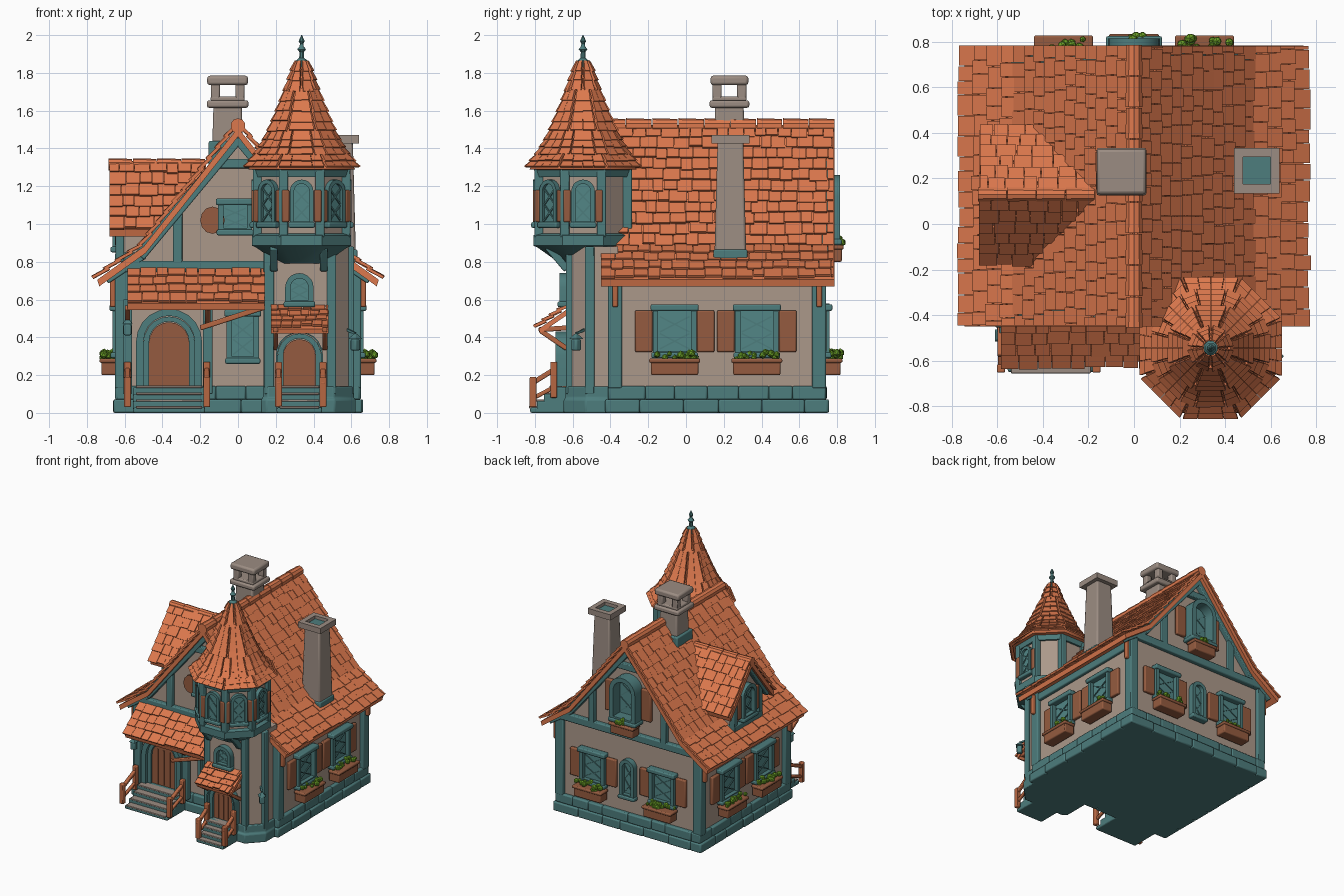
import bpy, bmesh, math, random
from mathutils import Matrix, Vector

if "Cube" in bpy.data.objects:
    bpy.data.objects.remove(bpy.data.objects["Cube"])
random.seed(4)
R = lambda d: Matrix.Rotation(math.radians(d), 4, 'Z')
T = lambda x, y, z: Matrix.Translation((x, y, z))
I = Matrix()

def material(name, c):
    m = bpy.data.materials.new(name)
    m.diffuse_color = (*c, 1)
    m.use_nodes = True
    m.node_tree.nodes["Principled BSDF"].inputs["Base Color"].default_value = m.diffuse_color
    return m
TILE = material("roof tile orange", (0.72, 0.19, 0.075))
TEAL = material("painted teal", (0.075, 0.205, 0.205))
WALL = material("plaster beige", (0.41, 0.315, 0.255))
WOOD = material("shutter brown", (0.30, 0.105, 0.05))
RAIL = material("warm wood", (0.47, 0.135, 0.055))
LEAF = material("leaf green", (0.15, 0.36, 0.02))
STONE = material("chimney stone", (0.33, 0.265, 0.225))
PANE = material("window teal", (0.085, 0.24, 0.24))

def finish(name, bm, mat, M=I, bevel=0):
    bmesh.ops.recalc_face_normals(bm, faces=bm.faces)
    me = bpy.data.meshes.new(name)
    bm.to_mesh(me); bm.free()
    me.materials.append(mat)
    o = bpy.data.objects.new(name, me)
    o.matrix_world = M
    bpy.context.collection.objects.link(o)
    if bevel:
        b = o.modifiers.new("bevel", 'BEVEL')
        b.width, b.segments = bevel, 2
    return o

def loft(name, rings, mat, M=I, bevel=0, cap=True):
    bm = bmesh.new()
    vs = [[bm.verts.new(p) for p in r] for r in rings]
    n = len(rings[0])
    for a, b in zip(vs, vs[1:]):
        for i in range(n):
            bm.faces.new((a[i], a[(i+1) % n], b[(i+1) % n], b[i]))
    if cap:
        bm.faces.new(vs[0]); bm.faces.new(vs[-1])
    return finish(name, bm, mat, M, bevel)

def prism(name, pts, y0, y1, mat, M=I, bevel=0):
    return loft(name, [[(x, y, z) for x, z in pts] for y in (y0, y1)], mat, M, bevel)

def frame(name, outer, inner, y0, y1, mat, M=I):
    loops = [(outer, y0), (outer, y1), (inner, y1), (inner, y0), (outer, y0)]
    return loft(name, [[(x, y, z) for x, z in l] for l, y in loops], mat, M, 0, False)

def box(name, x, y, z, mat, M=I, bevel=0.008, taper=1.0):
    cx, cy = sum(x)/2, sum(y)/2
    def ring(zz, k):
        return [(cx+(a-cx)*k, cy+(b-cy)*k, zz) for a, b in
                ((x[0], y[0]), (x[1], y[0]), (x[1], y[1]), (x[0], y[1]))]
    return loft(name, [ring(z[0], 1), ring(z[1], taper)], mat, M, bevel)

def beam(name, p, q, w, mat, M=I, bevel=0.006):
    p, q = Vector(p), Vector(q)
    d = q - p
    B = Matrix.Translation(p) @ d.to_track_quat('Z', 'Y').to_matrix().to_4x4()
    return box(name, (-w/2, w/2), (-w/2, w/2), (0, d.length), mat, M @ B, bevel)

def arch(w, h, lift=0, n=10):
    c = h - w/2
    return [(-w/2, lift), (w/2, lift)] + [(w/2*math.cos(math.pi*i/n), lift+c+w/2*math.sin(math.pi*i/n)) for i in range(n+1)]

def rect(w, h, lift=0):
    return [(-w/2, lift), (w/2, lift), (w/2, lift+h), (-w/2, lift+h)]

def octagon(cx, cy, apo, z):
    r = apo/math.cos(math.pi/8)
    return [(cx+r*math.cos(math.pi*(2*k+1)/8), cy+r*math.sin(math.pi*(2*k+1)/8), z) for k in range(8)]

def tile(bm, low, high, n, t=0.016):
    # low/high: corner pairs of the lower and upper tile edge, n: outward normal
    a, b = [p+n*0.014 for p in low]; c, d = [p+n*0.002 for p in high]
    top = [bm.verts.new(p+n*t) for p in (a, b, d, c)]
    bot = [bm.verts.new(p) for p in (a, b, d, c)]
    bm.faces.new(top); bm.faces.new(bot)
    for i in range(4):
        bm.faces.new((top[i], top[(i+1) % 4], bot[(i+1) % 4], bot[i]))

def tiled_slope(name, prof, a0, a1, M, row=0.075, wide=0.075, thick=0.035):
    """prof: (outward, z) from eave to ridge; runs along local x from a0 to a1."""
    pts = [Vector((0, -o, z)) for o, z in prof]
    prism(name+"_deck", prof+[(o-thick*0.3, z-thick) for o, z in reversed(prof)], a0, a1, TILE, M @ R(-90))
    bm = bmesh.new()
    for p, q in zip(pts, pts[1:]):
        d = q-p; L = d.length; d.normalize()
        n = Vector((1, 0, 0)).cross(d)
        rows = max(2, round(L/row))
        for r in range(rows):
            x = a0-random.uniform(0, 0.4)*wide*(r % 2)
            while x < a1-0.01:
                w = wide*random.uniform(0.75, 1.3)
                l, h = max(x, a0), min(x+w, a1)
                s0 = L*r/rows-random.uniform(0, 0.016); s1 = min(L, L*(r+1.15)/rows)
                k = n*random.uniform(0, 0.006)
                X = lambda v, s: p+d*s+k+Vector((v, 0, 0))
                tile(bm, (X(l, s0), X(h-0.003, s0)), (X(l, s1), X(h-0.003, s1)), n)
                x += w
    finish(name+"_tiles", bm, TILE, M)

def planter(M, w):
    box("planter", (-w/2, w/2), (-0.09, 0), (-0.10, -0.02), WOOD, M)
    box("planter_rim", (-w/2-.01, w/2+.01), (-0.1, 0), (-0.035, -0.012), WOOD, M)
    bm = bmesh.new()
    for i in range(18):
        p = T(random.uniform(-.46, .46)*w, random.uniform(-.09, -.025), random.uniform(-.01, .022))
        bmesh.ops.create_icosphere(bm, subdivisions=1, radius=random.uniform(.014, .024), matrix=p)
    finish("planter_leaves", bm, LEAF, M)

def window(x, y, z, ang, w, h, arched=False, shut=0, box_w=0, depth=0.045, t=0.028):
    """Framed window with optional shutters and planter; outward is local -y."""
    M = T(x, y, z) @ R(ang)
    f = arch if arched else rect
    frame("window_frame", f(w, h), f(w-2*t, h-2*t, t), -depth, 0.01, TEAL, M)
    prism("window_pane", f(w-2*t, h-2*t, t), -0.012, 0, PANE, M)
    iw, ih = w/2-t, h-2*t
    for s in (-1, 1):
        for k in (0, 1):
            beam("window_lattice", (-s*iw*.9, -.015, t+ih*(.05+.42*k)), (s*iw*.9, -.015, t+ih*(.43+.42*k)), .008, TEAL, M, 0)
        if shut:
            box("shutter", sorted((s*(w/2+.003), s*(w/2+shut))), (-.03, 0), (h*.08, h*(.78 if arched else .9)), WOOD, M)
    if not arched:
        box("window_lintel", (-w/2-.012, w/2+.012), (-depth-.015, 0), (h-.03, h+.005), TEAL, M)
    box("window_sill", (-w/2-.008, w/2+.008), (-depth-.01, 0), (-.01, .02), TEAL, M)
    if box_w:
        planter(M @ T(0, -depth*.3 if depth < .06 else -.02, 0), box_w)

def stones(x0, x1, y0, y1):
    # two courses of rounded blocks around a rectangular footing
    box("footing", (x0+.01, x1-.01), (y0+.01, y1-.01), (0, .14), TEAL)
    for z0, z1, g in ((0, .072, .012), (.07, .143, 0)):
        for M, a, b, d in ((I, x0, x1, -y0), (R(180), -x1, -x0, y1), (R(90), y0, y1, x1), (R(-90), -y1, -y0, -x0)):
            x = a-g
            while x < b+g-.001:
                e = min(x+random.uniform(.12, .24), b+g)
                e = b+g if b+g-e < .06 else e
                box("foundation_stone", (x, e), (-d-g-random.uniform(0, .006), -d+.04), (z0, z1), TEAL, M, .009)
                x = e

# House body with gables
stones(-.645, .645, -.41, .74)
prism("house_walls", [(-.62, .1), (.62, .1), (.62, .74), (.48, .84), (0, 1.46), (-.48, .84), (-.62, .74)], -.385, .715, WALL)
for x in (-.615, .615):
    for y in (-.375, .705):
        box("corner_post", (x-.037, x+.037), (y-.037, y+.037), (.13, .75), TEAL)
        box("eave_bracket", (x*1.07-.02, x*1.07+.02), (y-.015, y+.015), (.56, .72), RAIL)
    box("eave_beam", (x-.03, x+.03), (-.39, .72), (.67, .73), TEAL)
for y in (-.395, .725):
    box("gable_tie_beam", (-.62, .62), (y-.025, y+.025), (.745, .805), TEAL)
    for s in (-1, 1):
        beam("gable_rafter", (s*.52, y, .83), (0, y, 1.455), .06, TEAL)
        beam("gable_rafter_foot", (s*.70, y, .705), (s*.5, y, .84), .05, TEAL)
        beam("gable_stud", (s*.32, y, .79), (s*.32, y, 1.07), .05, TEAL)
    beam("gable_collar", (-.12, y, 1.32), (.12, y, 1.32), .05, TEAL)

# Main roof and ridge
PROF = [(.745, .705), (.5, .88), (0, 1.51)]
tiled_slope("main_roof_right", PROF, -.45, .785, R(90))
tiled_slope("main_roof_left", PROF, -.785, .45, R(-90))

def ridge(axis_from, axis_to, n, r):
    p, q = Vector(axis_from), Vector(axis_to)
    for i in range(n):
        a, b = p.lerp(q, i/n), p.lerp(q, (i+.97)/n)
        bm = bmesh.new()
        bmesh.ops.create_cone(bm, cap_ends=True, segments=10, radius1=r, radius2=r*.9, depth=(b-a).length)
        finish("ridge_tile", bm, TILE, Matrix.Translation((a+b)/2) @ (q-p).to_track_quat('Z', 'Y').to_matrix().to_4x4())
ridge((0, -.455, 1.52), (0, .79, 1.52), 9, .04)

# Dormer on the left slope
prism("dormer_wall", [(-.17, .8), (.17, .8), (.17, 1.05), (0, 1.29), (-.17, 1.05)], -.62, -.2, WALL, T(0, .13, 0) @ R(-90) @ T(0, 0, 0) @ R(180) @ R(180) @ Matrix.Scale(1, 4))
DM = [(.28, .97), (0, 1.32)]
tiled_slope("dormer_roof_front", DM, -.68, -.17, T(0, .13, 0), .07)
tiled_slope("dormer_roof_back", DM, .17, .68, T(0, .13, 0) @ R(180), .07)
ridge((-.685, .13, 1.315), (-.17, .13, 1.315), 4, .033)
for s in (-1, 1):
    beam("dormer_post", (-.625, .13+s*.16, .8), (-.625, .13+s*.16, 1.06), .045, TEAL)
    beam("dormer_rafter", (-.635, .13+s*.25, .96), (-.635, .13, 1.28), .045, TEAL)
box("dormer_sill", (-.65, -.45), (-.05, .31), (.80, .85), TEAL)
window(-.62, .13, .86, -90, .17, .27, True, .05)

# Side, back and front windows
for y in (-.06, .375):
    window(.62, y, .3, 90, .23, .27, False, .095, .25)
    window(-.62, y, .3, -90, .23, .27, False, .095, .25)
for x in (-.31, .31):
    window(x, .715, .3, 180, .22, .27, False, .095, .24)
window(0, .715, .27, 180, .13, .31, True)
window(0, .715, .9, 180, .23, .36, True, .09, .2, .10, .035)
window(.025, -.385, .27, 0, .17, .27)
window(-.015, -.385, .95, 0, .18, .18)
prism("round_shutter", [(-.135+.065*math.cos(i*.524), 1.02+.072*math.sin(i*.524)) for i in range(12)], -.41, -.38, WOOD)

# Arched doors with steps and railings
def entrance(x, y, w, dw, h, step_y, sw, rail_x):
    M = T(x, y, .14)
    frame("door_arch", arch(w, h), arch(dw+.06, h-(w-dw)/2+.03, .004), -.06, .02, TEAL, M)
    frame("door_inner_arch", arch(dw+.06, h-(w-dw)/2+.03), arch(dw, h-(w-dw)/2, .004), -.035, .02, TEAL, M)
    prism("door", arch(dw, h-(w-dw)/2), -.02, .01, WOOD, M)
    for k in (-1, 0, 1):
        box("door_plank_rib", (k*dw/4-.004, k*dw/4+.004), (-.026, -.01), (.01, h-(w-dw)/2-.05), WOOD, M, 0)
    for i in range(4):
        yy = step_y+(y-.05-step_y)*i/4
        box("step", (x-sw/2, x+sw/2), (yy, y+.02), (0, .036*(i+1)-.008), TEAL)
        box("step_tread", (x-sw/2+.015, x+sw/2-.015), (yy-.006, yy+.06), (.036*(i+1)-.012, .036*(i+1)), STONE, I, .003)
    for rx in rail_x:
        beam("rail_post", (rx, step_y+.015, .03), (rx, step_y+.015, .19), .036, RAIL)
        beam("rail_post", (rx, y-.07, .08), (rx, y-.07, .27), .036, RAIL)
        beam("hand_rail", (rx, step_y, .15), (rx, y-.06, .235), .026, RAIL)
        beam("lower_rail", (rx, step_y, .07), (rx, y-.06, .14), .022, RAIL)
entrance(-.365, -.40, .35, .21, .41, -.65, .38, (-.585, -.165))
entrance(.325, -.63, .25, .17, .29, -.825, .24, (.215, .45))

# Porch roof over the main door
tiled_slope("porch_roof", [(.605, .58), (.40, .755)], -.585, .16, I, .065)
beam("porch_beam", (-.57, -.57, .565), (.15, -.57, .565), .03, RAIL)
beam("porch_brace", (-.2, -.56, .45), (.14, -.56, .56), .028, RAIL)
for x in (-.585, -.16):
    beam("porch_post", (x, -.43, .1), (x, -.43, .60), .05, TEAL)
    beam("porch_strut", (x, -.43, .46), (x, -.58, .56), .028, RAIL)

# Tower lower storey
FOOT = [(.145, -.36), (.145, -.6), (.17, -.625), (.50, -.625), (.60, -.52), (.60, -.36)]
def plan(k, z):
    return [(.37+(x-.37)*k, -.40+(y+.40)*k, z) for x, y in FOOT]
loft("tower_wall", [plan(1, .1), plan(1, .88)], WALL)
loft("tower_footing", [plan(1.1, 0), plan(1.1, .07), plan(1.06, .08), plan(1.06, .14)], TEAL, I, .008)
for x, y in ((.165, -.61), (.495, -.61), (.59, -.51), (.16, -.43)):
    beam("tower_post", (x, y, .1), (x, y, .88), .05, TEAL)
window(.325, -.625, .57, 0, .15, .17, True)
tiled_slope("awning", [(.78, .445), (.62, .555)], .175, .48, I, .055, .06, .025)
for x in (.2, .46):
    beam("awning_strut", (x, -.63, .34), (x, -.77, .435), .026, RAIL)
    beam("awning_arm", (x, -.63, .45), (x, -.78, .44), .026, RAIL)

# Tower upper storey, corbel and band
CX, CY = .337, -.545
loft("tower_corbel", [octagon(CX, CY, a, z) for a, z in ((.12, .79), (.24, .875), (.262, .885), (.262, .94), (.24, .95))], TEAL)
for x in (.19, .455):
    beam("corbel_bracket", (x, -.63, .76), (x, -.73, .88), .04, TEAL)
loft("tower_room", [octagon(CX, CY, .235, z) for z in (.92, 1.3)], WALL)
loft("tower_top_band", [octagon(CX, CY, a, z) for a, z in ((.25, 1.25), (.265, 1.31))], TEAL)
for x, y, z in octagon(CX, CY, .234, .93):
    beam("tower_room_post", (x, y, z), (x, y, 1.29), .048, TEAL)
for a in (-90, -45, 0, 45, 90):
    d = R(a) @ Vector((0, -.235, 0))
    window(CX+d.x, CY+d.y, .99, a, .125, .245, True, .042, 0, .03, .022)

# Tower spire roof with rings of tiles
SPIRE = [(.292, 1.29), (.235, 1.36), (.185, 1.44), (.14, 1.54), (.095, 1.65), (.058, 1.76), (.024, 1.86)]
loft("spire_deck", [octagon(CX, CY, .24, 1.285)]+[octagon(CX, CY, a-.008, z) for a, z in SPIRE], TILE)
def on_spire(t, a):
    i = min(int(t), len(SPIRE)-2); f = t-i
    (r0, z0), (r1, z1) = SPIRE[i], SPIRE[i+1]
    e = math.pi/4
    r = (r0+(r1-r0)*f)/math.cos((a+e/2) % e-e/2)
    return Vector((CX+r*math.cos(a), CY+r*math.sin(a), z0+(z1-z0)*f))
bm = bmesh.new()
for r in range(12):
    cnt = 8*max(1, round(4-r*.3))
    for k in range(cnt):
        a, b = 2*math.pi*k/cnt, 2*math.pi*(k+.97)/cnt
        t0 = r*.5-random.uniform(0, .1)*(r > 0); t1 = min(r*.5+.6, 6)
        lo, hi = (on_spire(t0, a), on_spire(t0, b)), (on_spire(t1, a), on_spire(t1, b))
        tile(bm, lo, hi, (lo[1]-lo[0]).cross(hi[0]-lo[0]).normalized(), .013)
finish("spire_tiles", bm, TILE)
loft("finial", [octagon(CX, CY, a, z) for a, z in ((.034, 1.83), (.03, 1.865), (.013, 1.88), (.012, 1.91), (.023, 1.925), (.011, 1.94), (.009, 1.955), (.016, 1.968), (.002, 2.0))], TEAL)

# Ridge chimney with open lantern top
C = T(-.055, .23, 0)
box("chimney_stack", (-.085, .085), (-.085, .085), (1.3, 1.63), STONE, C, .012, .88)
box("chimney_flashing", (-.1, .1), (-.1, .1), (1.3, 1.44), TEAL, C)
box("chimney_collar", (-.11, .11), (-.105, .105), (1.615, 1.655), STONE, C, .012)
box("chimney_ledge", (-.09, .09), (-.09, .09), (1.65, 1.675), STONE, C)
for x in (-.065, .065):
    for y in (-.065, .065):
        box("chimney_pillar", (x-.024, x+.024), (y-.024, y+.024), (1.66, 1.745), STONE, C)
box("chimney_cap", (-.108, .108), (-.1, .1), (1.735, 1.785), STONE, C, .014)

# Tall side chimney with hollow top
C = T(.54, .235, 0)
box("side_chimney_stack", (-.085, .085), (-.085, .085), (.8, 1.44), STONE, C, .012, .8)
box("side_chimney_flashing", (-.092, .092), (-.09, .09), (.8, .865), TEAL, C)
frame("side_chimney_rim", rect(.2, .2, -.1), rect(.12, .12, -.06), -1.47, -1.425, STONE, C @ Matrix.Rotation(math.radians(-90), 4, 'X'))
box("side_chimney_flue", (-.065, .065), (-.065, .065), (1.42, 1.445), TEAL, C, 0)

# Wall lanterns
for x, y, z, a in ((-.585, -.46, .44, 0), (.60, -.56, .36, 45)):
    M = T(x, y, z) @ R(a)
    box("lantern", (-.02, .02), (-.05, -.01), (-.03, .03), TEAL, M)
    box("lantern_roof", (-.028, .028), (-.058, -.002), (.03, .06), TEAL, M, .003, .2)
    beam("lantern_arm", (0, -.03, .06), (0, .03, .08), .012, TEAL, M, 0)

bpy.ops.object.select_all(action='SELECT')
bpy.context.view_layer.objects.active = bpy.context.selected_objects[0]
bpy.ops.object.shade_smooth_by_angle(angle=math.radians(35))
